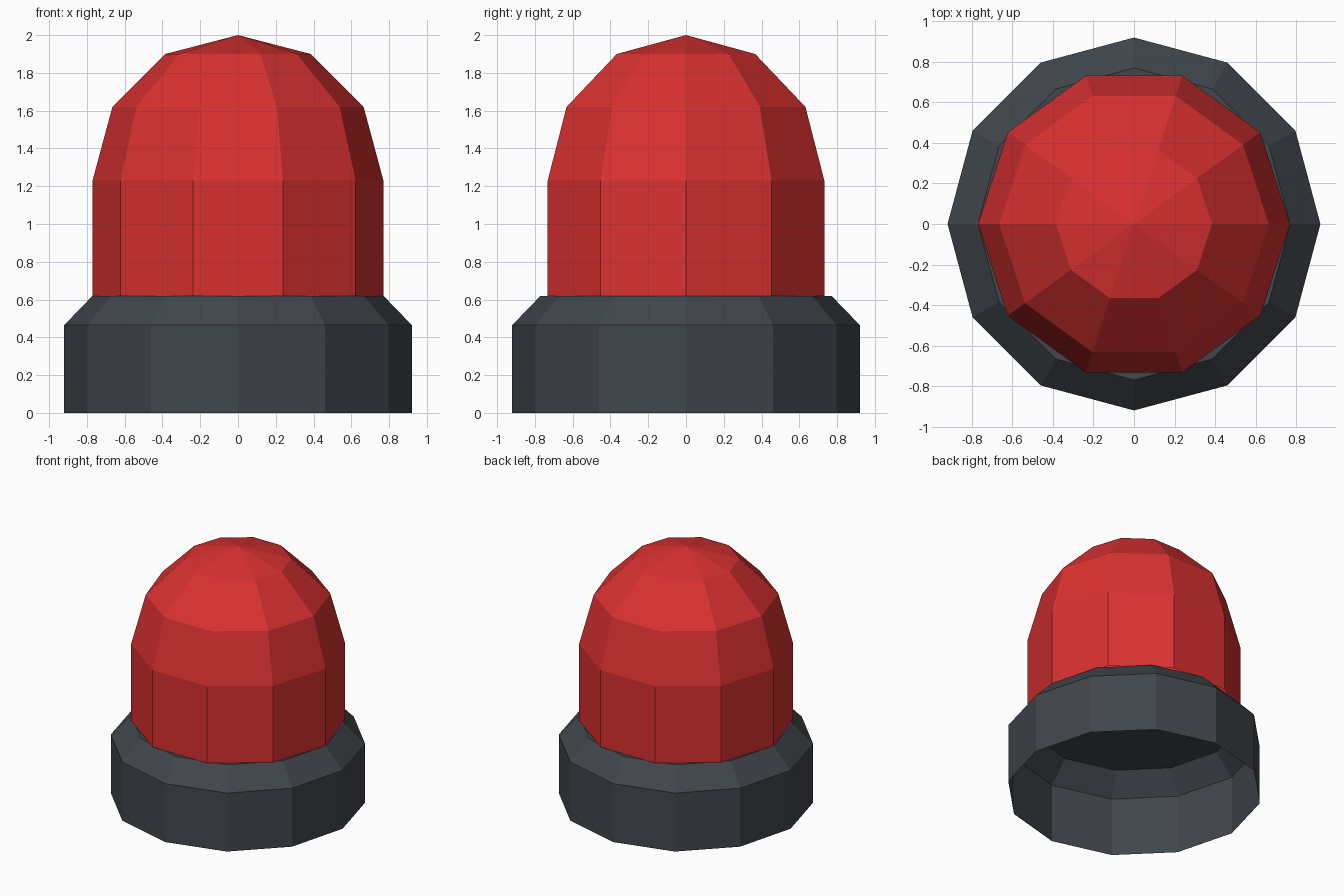
import bpy
import bmesh
from math import cos, sin, tau

cube = bpy.data.objects.get("Cube")
if cube:
    bpy.data.objects.remove(cube, do_unlink=True)


def make_material(name, color):
    mat = bpy.data.materials.new(name)
    mat.use_nodes = True
    mat.diffuse_color = color
    bsdf = next(n for n in mat.node_tree.nodes if n.type == 'BSDF_PRINCIPLED')
    bsdf.inputs["Base Color"].default_value = color
    return mat


def lathe(name, profile, sides, mat, apex=None):
    """Revolve (radius, height) rings, then close the top with a cap or a fan to the apex."""
    bm = bmesh.new()
    rings = [[bm.verts.new((r * cos(tau * i / sides), r * sin(tau * i / sides), z))
              for i in range(sides)] for r, z in profile]
    for low, high in zip(rings, rings[1:]):
        for i in range(sides):
            j = (i + 1) % sides
            bm.faces.new((low[i], low[j], high[j], high[i]))
    top = rings[-1]
    if apex is None:
        bm.faces.new(top)
    else:
        tip = bm.verts.new((0, 0, apex))
        for i in range(sides):
            bm.faces.new((top[i], top[(i + 1) % sides], tip))
    mesh = bpy.data.meshes.new(name)
    bm.to_mesh(mesh)
    bm.free()
    mesh.materials.append(mat)
    obj = bpy.data.objects.new(name, mesh)
    bpy.context.collection.objects.link(obj)
    return obj


red = make_material("signal red", (0.70, 0.03, 0.03, 1))
slate = make_material("dark slate", (0.052, 0.061, 0.072, 1))

# Hollow mounting base, open underneath, with a sloped shoulder
lathe("mounting_base", [(0.92, 0), (0.92, 0.465), (0.77, 0.62)], 12, slate)

# Faceted lamp cover: straight wall and rounded top
lathe("lamp_dome", [(0.77, 0.62), (0.77, 1.23), (0.665, 1.62), (0.385, 1.9)], 10, red, apex=2)
